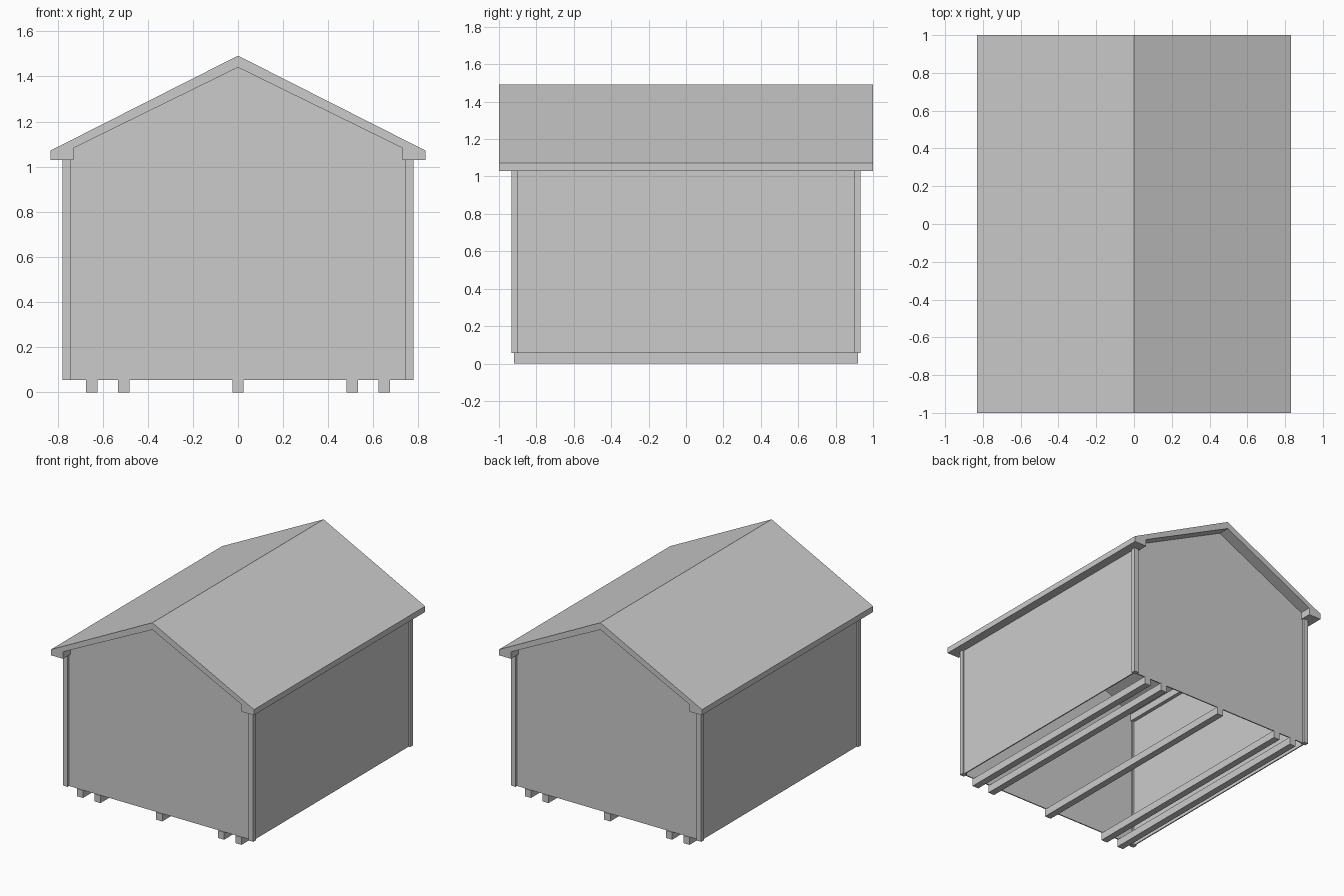
import bpy
import bmesh

cube = bpy.data.objects.get("Cube")
if cube:
    bpy.data.objects.remove(cube, do_unlink=True)

# One plain grey for the whole shed
GREY = (0.6, 0.6, 0.6, 1.0)
grey = bpy.data.materials.new("plain_grey")
grey.use_nodes = True
grey.diffuse_color = GREY
grey.node_tree.nodes["Principled BSDF"].inputs["Base Color"].default_value = GREY


def extrude_profile(name, profile, y0, y1):
    """Extrude an x-z outline from y0 to y1."""
    bm = bmesh.new()
    face = bm.faces.new([bm.verts.new((x, y0, z)) for x, z in profile])
    moved = bmesh.ops.extrude_face_region(bm, geom=[face])["geom"]
    verts = [v for v in moved if isinstance(v, bmesh.types.BMVert)]
    bmesh.ops.translate(bm, verts=verts, vec=(0, y1 - y0, 0))
    bmesh.ops.recalc_face_normals(bm, faces=bm.faces)
    mesh = bpy.data.meshes.new(name)
    bm.to_mesh(mesh)
    bm.free()
    mesh.materials.append(grey)
    obj = bpy.data.objects.new(name, mesh)
    bpy.context.collection.objects.link(obj)
    return obj


def box(name, x0, x1, y0, y1, z0, z1):
    return extrude_profile(name, [(x0, z0), (x1, z0), (x1, z1), (x0, z1)], y0, y1)


def mirrored(half):
    """Close a right-hand half outline by reflecting it across x = 0."""
    return half + [(-x, z) for x, z in reversed(half) if x > 0]


FLOOR, EAVE = 0.055, 1.03
WALL_X, WALL_Y, THICK = 0.765, 0.915, 0.008

# Roof: one gabled slab with boxed eaves
outer = [(-0.83, EAVE), (-0.83, 1.072), (0, 1.492), (0.83, 1.072), (0.83, EAVE)]
inner = [(0.73, EAVE), (0.73, 1.082), (0, 1.44), (-0.73, 1.082), (-0.73, EAVE)]
extrude_profile("roof", outer + inner, -1, 1)

# Gable walls reach up under the roof
gable = mirrored([(WALL_X, FLOOR), (WALL_X, EAVE), (0.73, EAVE), (0.73, 1.082), (0, 1.44)])
for name, side in (("front", -1), ("back", 1)):
    extrude_profile(name + "_wall", gable, side * (WALL_Y - THICK), side * WALL_Y)

# Side walls and corner posts
for name, side in (("left", 1), ("right", -1)):
    box(name + "_wall", side * (WALL_X - THICK), side * WALL_X,
        -WALL_Y + THICK, WALL_Y - THICK, FLOOR, EAVE)
    for end, way in (("front", -1), ("back", 1)):
        box(f"{end}_{name}_corner_post", side * 0.74, side * 0.777,
            way * 0.90, way * 0.932, FLOOR, EAVE)

# Ground skids run the full depth beneath the open floor
for i, x in enumerate((-0.648, -0.506, 0, 0.506, 0.648)):
    box(f"skid_{i + 1}", x - 0.025, x + 0.025, -0.92, 0.92, 0, FLOOR)
